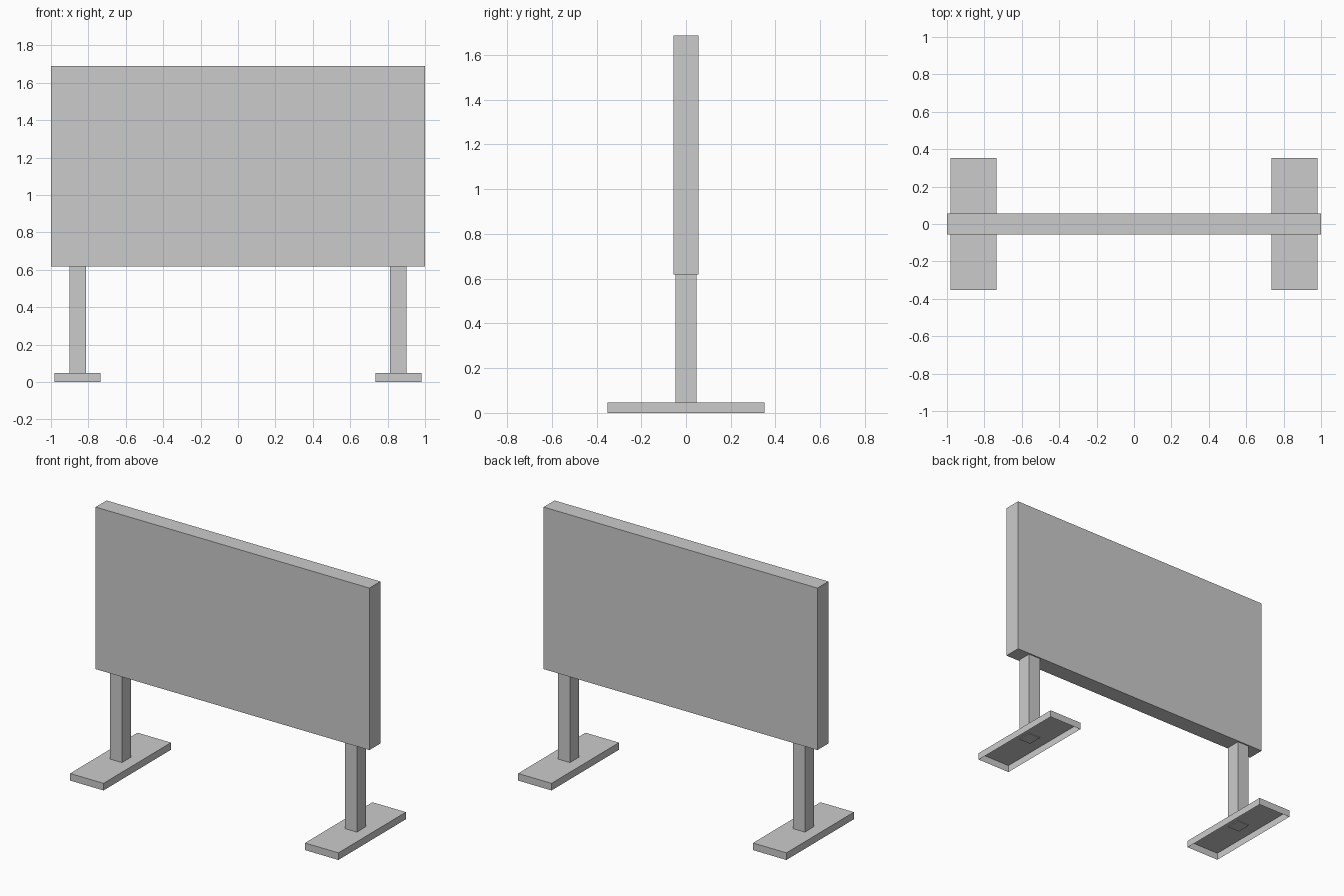
import bpy, bmesh

if "Cube" in bpy.data.objects:
    bpy.data.objects.remove(bpy.data.objects["Cube"])


def box(name, x, y, z, open_bottom=False):
    """Axis-aligned box from (min, max) ranges, optionally without a floor."""
    bm = bmesh.new()
    bmesh.ops.create_cube(bm, size=1)
    for v in bm.verts:
        v.co = [r[0] if c < 0 else r[1] for c, r in zip(v.co, (x, y, z))]
    bm.normal_update()
    if open_bottom:
        floor = [f for f in bm.faces if f.normal.z < -0.9]
        bmesh.ops.delete(bm, geom=floor, context='FACES_ONLY')
    mesh = bpy.data.meshes.new(name)
    bm.to_mesh(mesh)
    bm.free()
    obj = bpy.data.objects.new(name, mesh)
    bpy.context.collection.objects.link(obj)
    return obj


# Large upright board
box("board_panel", (-1, 1), (-0.057, 0.057), (0.618, 1.688))

# Post and hollow tray-like foot on each side
for side, cx in (("left", -0.858), ("right", 0.858)):
    box(side + "_post", (cx - 0.044, cx + 0.044), (-0.048, 0.048), (0.042, 0.618))
    box(side + "_foot", (cx - 0.122, cx + 0.122), (-0.352, 0.352), (0, 0.047),
        open_bottom=True)
